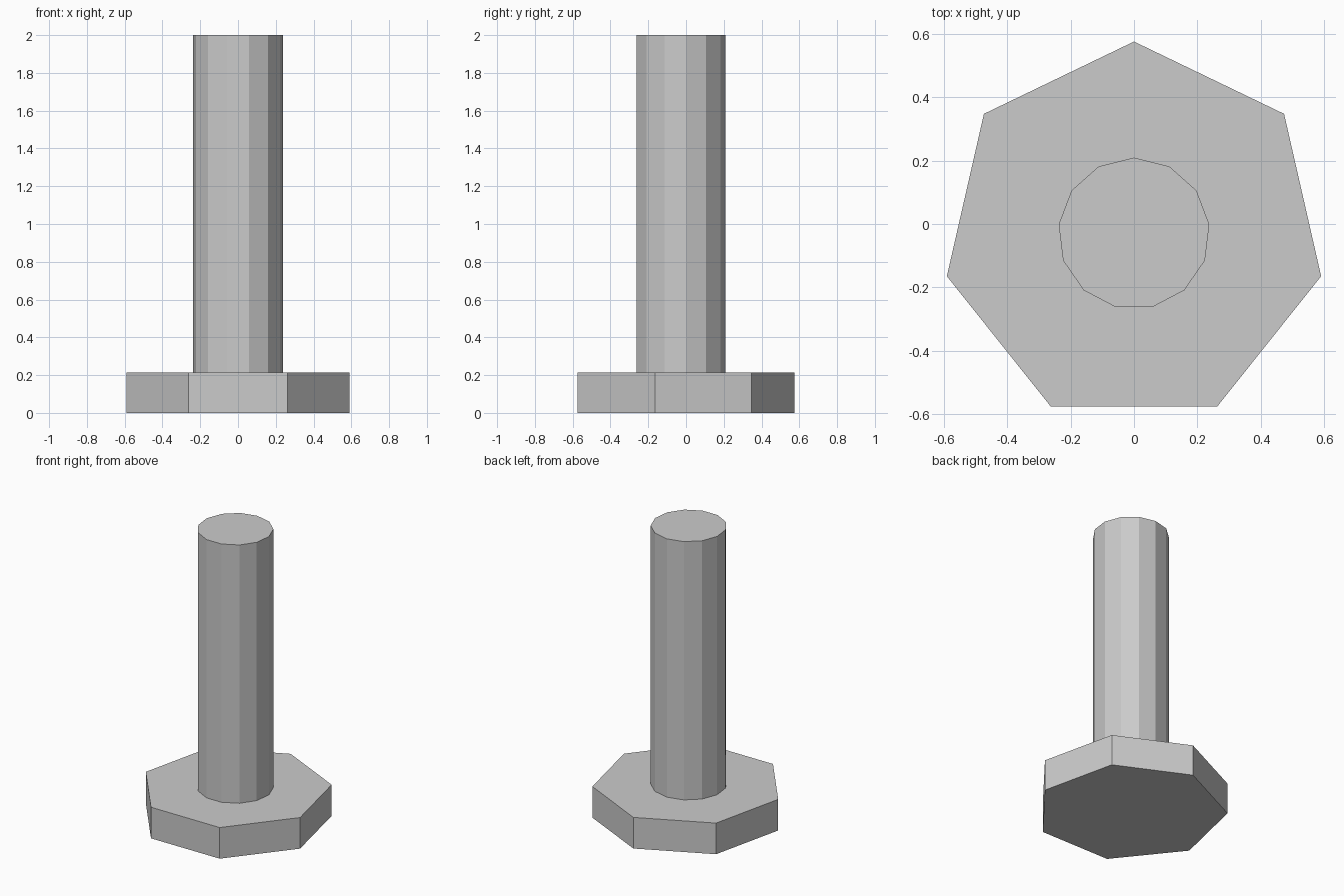
import bpy, bmesh
from math import sin, cos, tau

if "Cube" in bpy.data.objects:
    bpy.data.objects.remove(bpy.data.objects["Cube"])

CENTRE_Y = -0.03  # shared axis, offset so the odd-sided head is centred


def prism(name, sides, radius, z0, z1):
    """Flat-faced regular prism with one corner pointing to +y."""
    bm = bmesh.new()
    base = [bm.verts.new((radius * sin(tau * i / sides),
                          CENTRE_Y + radius * cos(tau * i / sides), z0))
            for i in range(sides)]
    face = bm.faces.new(base)
    geom = bmesh.ops.extrude_face_region(bm, geom=[face], use_keep_orig=True)["geom"]
    top = [g for g in geom if isinstance(g, bmesh.types.BMVert)]
    bmesh.ops.translate(bm, verts=top, vec=(0, 0, z1 - z0))
    bmesh.ops.recalc_face_normals(bm, faces=bm.faces)
    mesh = bpy.data.meshes.new(name)
    bm.to_mesh(mesh)
    bm.free()
    obj = bpy.data.objects.new(name, mesh)
    bpy.context.collection.objects.link(obj)
    return obj


# Seven-sided head
prism("bolt_head", 7, 0.605, 0.0, 0.215)

# Thirteen-sided shaft standing on the head
prism("bolt_shaft", 13, 0.239, 0.215, 2.0)
